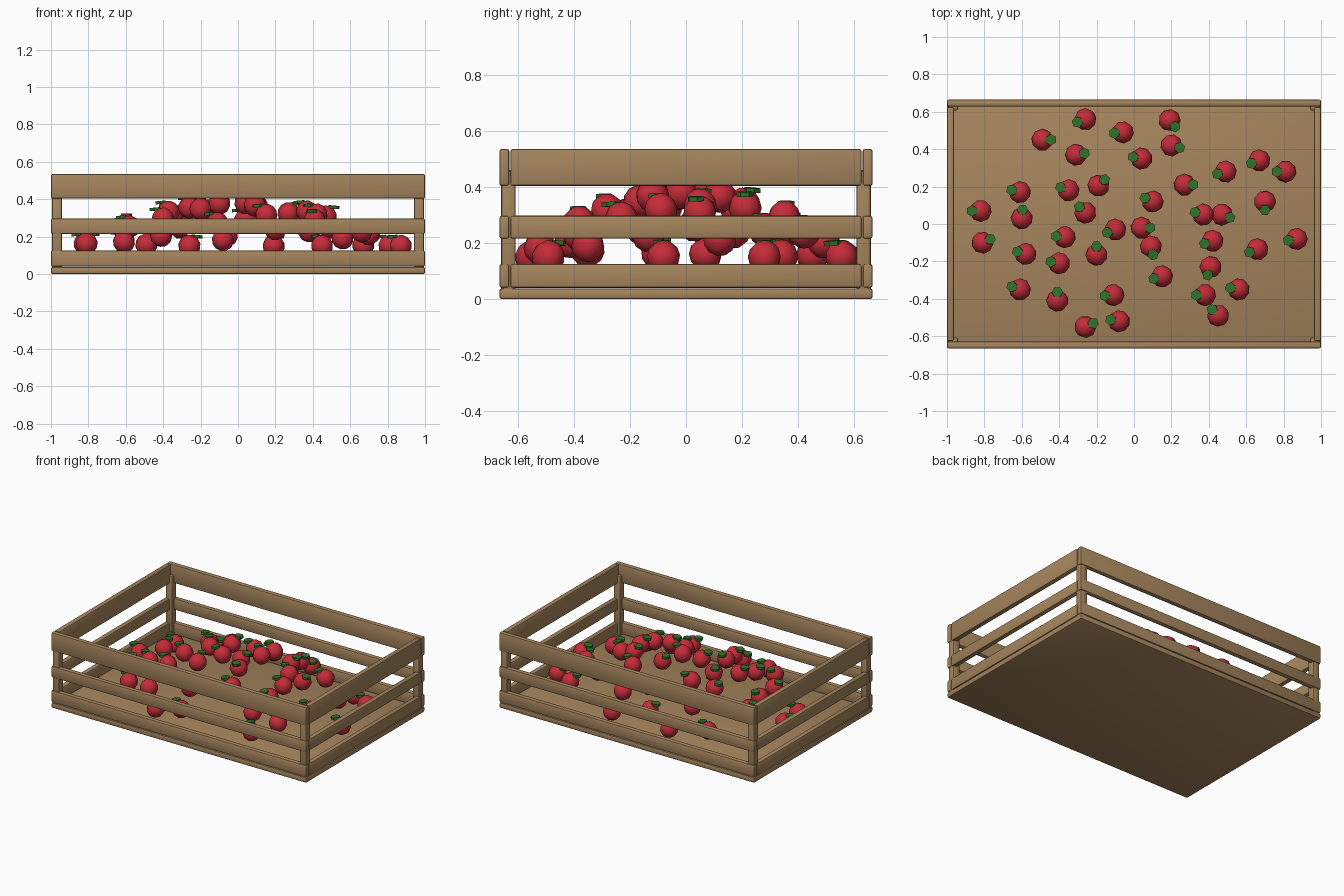
import bpy, math, random
from mathutils import Vector

if "Cube" in bpy.data.objects:
    bpy.data.objects.remove(bpy.data.objects["Cube"])

random.seed(4)


def material(name, rgb):
    m = bpy.data.materials.new(name)
    m.diffuse_color = (*rgb, 1)
    m.use_nodes = True
    m.node_tree.nodes["Principled BSDF"].inputs["Base Color"].default_value = m.diffuse_color
    return m


WOOD = material("wood", (0.38, 0.235, 0.11))
RED = material("tomato_red", (0.56, 0.025, 0.04))
GREEN = material("stem_green", (0.03, 0.17, 0.025))


def board(name, lo, hi, bevel=0.009):
    """Softly rounded plank between two corners."""
    lo, hi = Vector(lo), Vector(hi)
    bpy.ops.mesh.primitive_cube_add(size=1, location=(lo + hi) / 2)
    o = bpy.context.object
    o.name = name
    o.scale = hi - lo
    bpy.ops.object.transform_apply(location=False, rotation=False, scale=True)
    o.data.materials.append(WOOD)
    b = o.modifiers.new("bevel", 'BEVEL')
    b.width, b.segments = bevel, 2
    bpy.ops.object.modifier_apply(modifier="bevel")
    bpy.ops.object.shade_smooth_by_angle(angle=math.radians(40))


# Crate: floor, slatted walls, corner posts
X, Y = 1.0, 0.665
board("floor", (-X, -Y, 0), (X, Y, 0.038))
for level, z0, z1 in (("bottom", 0.04, 0.125), ("middle", 0.215, 0.297), ("top", 0.403, 0.535)):
    for side, s in (("front", -1), ("back", 1)):
        ya, yb = sorted((s * (Y - 0.036), s * Y))
        board(f"{side}_{level}_slat", (-X, ya, z0), (X, yb, z1))
    for side, s in (("left", -1), ("right", 1)):
        xa, xb = sorted((s * (X - 0.037), s * X))
        board(f"{side}_{level}_slat", (xa, -0.626, z0), (xb, 0.626, z1))
for sx in (-1, 1):
    for sy in (-1, 1):
        xa, xb = sorted((sx * 0.942, sx * 0.994))
        ya, yb = sorted((sy * 0.607, sy * 0.659))
        board("corner_post", (xa, ya, 0.02), (xb, yb, 0.46))

# Tomatoes: x, y and the direction in which the stem sits (degrees)
TOMATOES = [
    (-.26, .56, 200), (.19, .555, -50), (-.06, .49, 185), (.20, .42, -15), (-.49, .45, 0),
    (-.31, .37, 10), (.04, .35, 170), (.67, .34, 200), (.81, .28, 180), (.49, .28, 195),
    (.27, .21, 0), (.70, .12, -90), (-.19, .205, 45), (-.35, .18, 160), (-.61, .17, 165),
    (-.60, .03, 85), (-.82, .07, 180), (-.81, -.10, 25), (-.26, .06, 135), (.10, .12, 155),
    (.37, .05, 165), (.47, .05, -20), (.04, -.02, 0), (-.10, -.03, 200), (-.37, -.07, 175),
    (-.58, -.16, 165), (-.40, -.21, 170), (-.20, -.165, 90), (.09, -.12, -75), (.42, -.09, 200),
    (.66, -.135, 200), (.87, -.08, 190), (.15, -.28, 195), (.41, -.23, -110), (.56, -.35, 170),
    (.38, -.38, 180), (.45, -.49, 135), (-.11, -.38, 185), (-.08, -.52, 170), (-.26, -.55, 25),
    (-.41, -.41, 90), (-.61, -.35, 160),
]

for i, (x, y, deg) in enumerate(TOMATOES):
    a = math.radians(deg)
    # heaped towards the middle of the crate
    z = max(0.15, 0.38 - 0.32 * (x * x + (y / Y) ** 2))
    bpy.ops.mesh.primitive_uv_sphere_add(segments=9, ring_count=6, radius=0.06, location=(x, y, z),
                                         rotation=(0, 0.35, a))
    o = bpy.context.object
    o.name = f"tomato_{i + 1}"
    o.data.materials.append(RED)
    bpy.ops.object.shade_smooth()
    # flat hexagonal stem cap
    bpy.ops.mesh.primitive_cylinder_add(vertices=6, radius=0.03, depth=0.016,
                                        location=(x + 0.045 * math.cos(a), y + 0.045 * math.sin(a), z + 0.05),
                                        rotation=(0, 0.1, a))
    o = bpy.context.object
    o.name = f"stem_{i + 1}"
    o.data.materials.append(GREEN)
